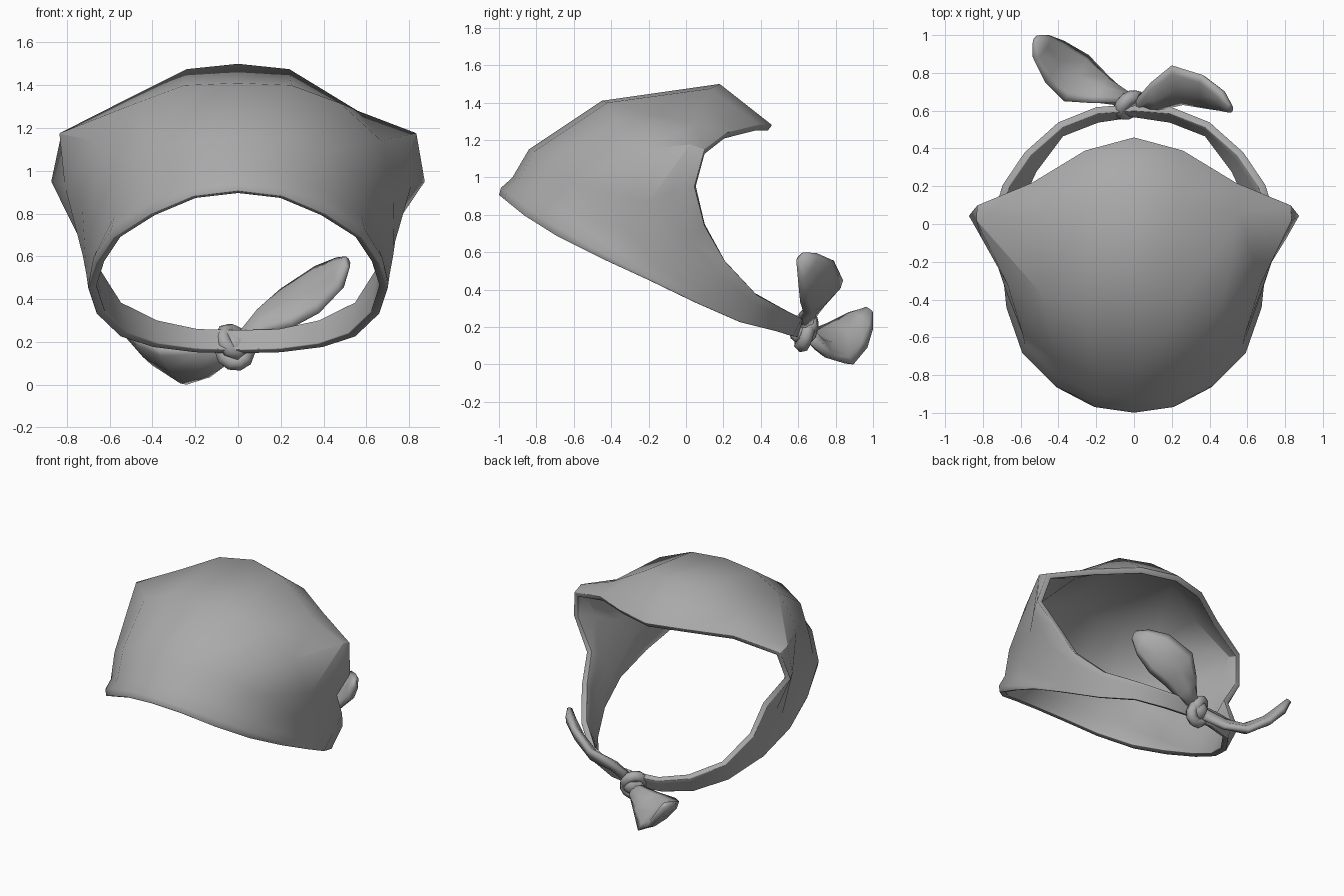
import bpy, bmesh, math
from mathutils import Vector, Euler

if "Cube" in bpy.data.objects:
    bpy.data.objects.remove(bpy.data.objects["Cube"])

# Dark grey fabric
fabric = bpy.data.materials.new("dark_grey_fabric")
fabric.diffuse_color = (.4, .4, .4, 1)
fabric.use_nodes = True
fabric.node_tree.nodes["Principled BSDF"].inputs["Base Color"].default_value = fabric.diffuse_color


def make_object(name, bm, recalc=True):
    if recalc:
        bmesh.ops.recalc_face_normals(bm, faces=bm.faces)
    for f in bm.faces:
        f.smooth = True
    me = bpy.data.meshes.new(name)
    bm.to_mesh(me)
    bm.free()
    me.materials.append(fabric)
    ob = bpy.data.objects.new(name, me)
    bpy.context.collection.objects.link(ob)
    return ob


def mirror(p):
    return (-p[0], p[1], p[2])


# Lower rim, from the middle of the forehead round to the knot (right half)
rim = [(0, -1, .905), (.21, -.97, .88), (.41, -.865, .795), (.58, -.69, .685),
       (.66, -.45, .565), (.70, -.2, .45), (.66, .05, .33), (.55, .29, .225),
       (.4, .49, .175), (.2, .57, .15), (0, .6, .145)]

# Upper / rear edge, from the crown point to the knot
edge = [(0, .46, 1.28), (.26, .39, 1.28), (.54, .22, 1.24), (.83, .1, 1.15),
        (.875, .045, .95), (.73, .1, .74), (.695, .21, .55), (.58, .38, .37),
        (.4, .54, .285), (.2, .62, .245), (0, .635, .24)]

# Cloth between the two edges, three points per column
bulge = [
    [(0, -.84, 1.15), (0, -.45, 1.41), (0, .18, 1.5)],
    [(.21, -.81, 1.14), (.25, -.42, 1.4), (.24, .13, 1.475)],
    [(.42, -.72, 1.09), (.48, -.38, 1.315), (.5, .05, 1.345)],
    [(.59, -.58, .96), (.67, -.32, 1.14), (.835, .02, 1.175)],
    [(.68, -.35, .74), (.73, -.2, .87), (.81, -.07, .93)],
    [(.71, -.14, .52), (.725, -.07, .6), (.735, .01, .67)],
]

right = []
for i, (a, b) in enumerate(zip(rim, edge)):
    a, b = Vector(a), Vector(b)
    if i < len(bulge):
        mid = [Vector(p) for p in bulge[i]]
    else:
        mid = [a.lerp(b, t) for t in (.25, .5, .75)]
    # rolled hem: a short upright lip, then a shallow groove above it
    lip, groove = a.lerp(mid[0], .16), a.lerp(mid[0], .38)
    if i < 5:
        outward = Vector((a.x, a.y, 0)).normalized()
        lip += outward * .015
        groove -= outward * .01
    right.append([a, lip, groove, *mid, b])
left = [[mirror(p) for p in col] for col in reversed(right[1:-1])]
right[2][5] = Vector((.56, .05, 1.28))  # sagging fold on one side
columns = right + left

# Head cloth: closed grid, thickened inward with rounded hems
bm = bmesh.new()
grid = [[bm.verts.new(p) for p in col] for col in columns]
n = len(grid)
for i in range(n):
    k = (i + 1) % n
    for j in range(len(grid[0]) - 1):
        bm.faces.new((grid[i][j], grid[k][j], grid[k][j + 1], grid[i][j + 1]))
cloth = make_object("head_cloth", bm, recalc=False)
sol = cloth.modifiers.new("thickness", 'SOLIDIFY')
sol.thickness = .04
sol.offset = -1
bev = cloth.modifiers.new("rounded_hem", 'BEVEL')
bev.width = .012
bev.segments = 2
bev.limit_method = 'ANGLE'
bev.angle_limit = math.radians(60)


# Tie ends: flattened tubes lofted between two edge lines
def tie_end(name, line_a, line_b, thick):
    bm = bmesh.new()
    rings = []
    a_pts = [Vector(p) for p in line_a]
    b_pts = [Vector(p) for p in line_b]
    mids = [(a + b) / 2 for a, b in zip(a_pts, b_pts)]
    last = len(mids) - 1
    for i, c in enumerate(mids):
        half = (a_pts[i] - b_pts[i]) / 2
        along = mids[min(i + 1, last)] - mids[max(i - 1, 0)]
        nrm = half.cross(along).normalized() * thick * (.5 if i == last else 1)
        rings.append([bm.verts.new(c + half * math.cos(t) + nrm * math.sin(t))
                      for t in (k * math.tau / 8 for k in range(8))])
    for r, s in zip(rings, rings[1:]):
        for k in range(8):
            m = (k + 1) % 8
            bm.faces.new((r[k], r[m], s[m], s[k]))
    bm.faces.new(rings[0])
    bm.faces.new(rings[-1])
    return make_object(name, bm)


tie_end("raised_tie_end",
        [(.01, .66, .25), (.09, .75, .35), (.2, .84, .45), (.36, .79, .555),
         (.46, .7, .595), (.505, .63, .6)],
        [(.02, .62, .18), (.13, .6, .24), (.26, .63, .27), (.38, .61, .335),
         (.48, .6, .44), (.515, .59, .55)], .036)
tie_end("drooping_tie_end",
        [(-.03, .69, .11), (-.13, .78, .035), (-.24, .895, .0), (-.37, .97, .09),
         (-.45, 1.0, .19), (-.5, 1.0, .28)],
        [(-.07, .64, .2), (-.22, .64, .18), (-.37, .65, .18), (-.47, .75, .22),
         (-.53, .87, .28), (-.53, .96, .305)], .036)


# Knot: two crossing cloth loops round a core
def knot_loop(name, centre, rot, major, minor):
    bm = bmesh.new()
    q = Euler([math.radians(a) for a in rot]).to_matrix()
    rings = []
    for i in range(10):
        u = i * math.tau / 10
        d = Vector((math.cos(u), math.sin(u), 0))
        rings.append([bm.verts.new(Vector(centre) + q @ (
            d * (major + minor * math.cos(v)) + Vector((0, 0, minor * math.sin(v)))))
            for v in (k * math.tau / 6 for k in range(6))])
    for i in range(10):
        r, s = rings[i], rings[(i + 1) % 10]
        for k in range(6):
            m = (k + 1) % 6
            bm.faces.new((r[k], s[k], s[m], r[m]))
    return make_object(name, bm)


knot_loop("knot_loop_upper", (-.025, .63, .2), (40, 50, 0), .058, .038)
knot_loop("knot_loop_lower", (-.015, .635, .155), (70, -30, 20), .058, .038)
bm = bmesh.new()
bmesh.ops.create_icosphere(bm, subdivisions=2, radius=.07)
core = make_object("knot_core", bm)
core.location = (-.015, .635, .18)
